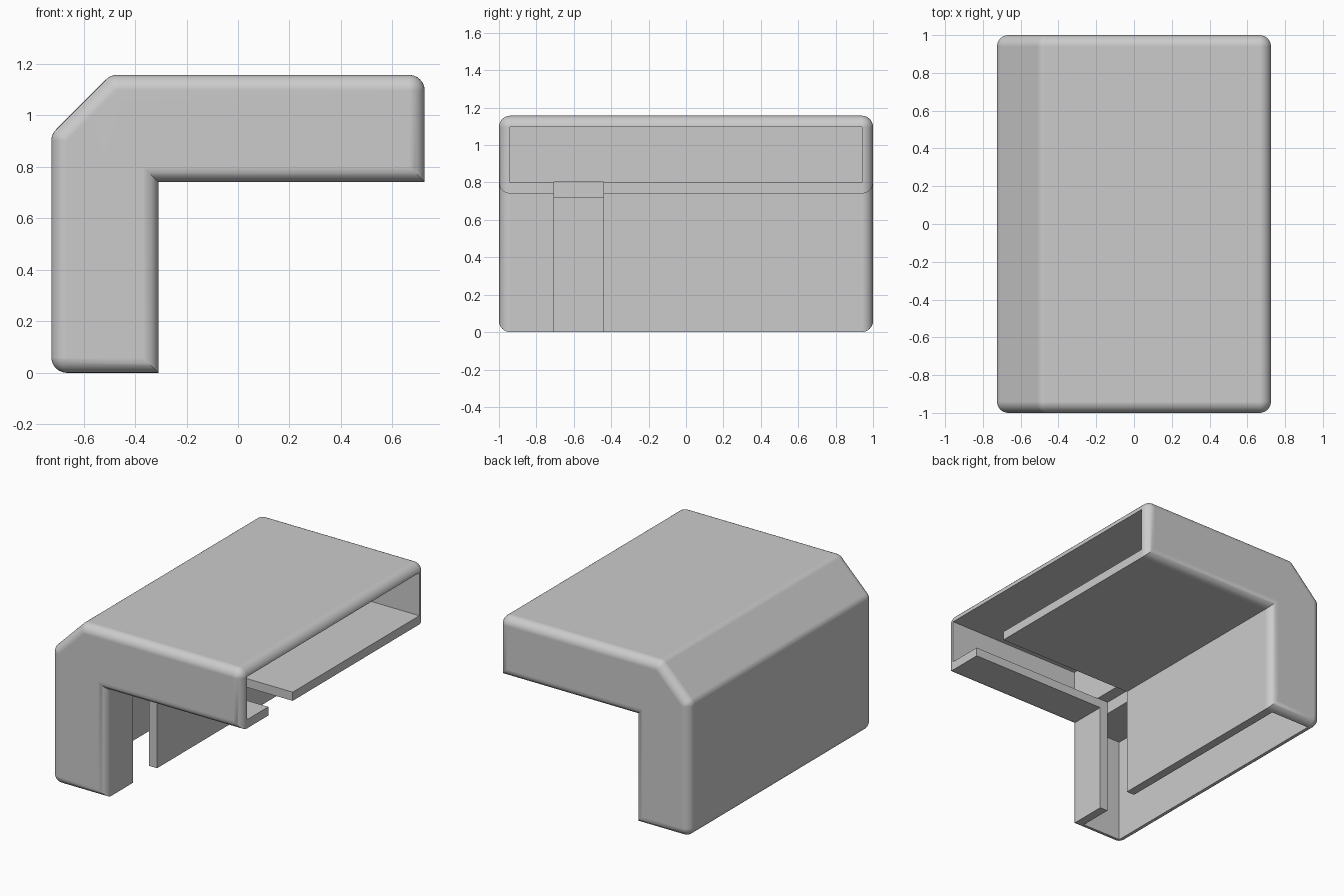
import bpy, bmesh, math
from mathutils import Vector

if "Cube" in bpy.data.objects:
    bpy.data.objects.remove(bpy.data.objects["Cube"], do_unlink=True)

R = 0.06          # edge radius and wall thickness
STEPS = 8         # segments per rounded edge
HALF_X, TOP = 0.725, 1.157
INNER_X, INNER_Z = -0.309, 0.741

# L-shaped profile in x, z, counter-clockwise; True marks a rounded corner
PROFILE = [(-HALF_X, 0, True), (INNER_X, 0, False), (INNER_X, INNER_Z, False),
           (HALF_X, INNER_Z, False), (HALF_X, TOP, True),
           (-0.495, TOP, True), (-HALF_X, 0.927, True)]


def section(inset):
    """Profile outline moved inward, with its corner arcs kept concentric."""
    points = []
    n = len(PROFILE)
    for i, (x, z, rounded) in enumerate(PROFILE):
        p = Vector((x, z))
        before = p - Vector(PROFILE[i - 1][:2])
        after = Vector(PROFILE[(i + 1) % n][:2]) - p
        n1 = Vector((before.y, -before.x)).normalized()
        n2 = Vector((after.y, -after.x)).normalized()
        miter = (n1 + n2) / (1 + n1.dot(n2))
        if rounded:
            centre = p - R * miter
            for k in range(STEPS + 1):
                direction = n1.lerp(n2, k / STEPS).normalized()
                points.append(centre + (R - inset) * direction)
        else:
            points.append(p - inset * miter)
    return points


def make_object(name, bm):
    mesh = bpy.data.meshes.new(name)
    bm.to_mesh(mesh)
    bm.free()
    obj = bpy.data.objects.new(name, mesh)
    bpy.context.collection.objects.link(obj)
    return obj


def make_cover():
    """Loft the profile along y, rounding it into both end caps."""
    angles = [k / STEPS * math.pi / 2 for k in range(STEPS + 1)]
    half = [(1 - R + R * math.sin(a), R * (1 - math.cos(a))) for a in angles]
    stations = [(-y, d) for y, d in reversed(half)] + half
    bm = bmesh.new()
    rings = [[bm.verts.new((p.x, y, p.y)) for p in section(d)] for y, d in stations]
    for a, b in zip(rings, rings[1:]):
        for i in range(len(a)):
            j = (i + 1) % len(a)
            bm.faces.new((a[i], a[j], b[j], b[i]))
    bm.faces.new(rings[0])
    bm.faces.new(rings[-1])
    bmesh.ops.remove_doubles(bm, verts=bm.verts, dist=0.0001)
    bmesh.ops.recalc_face_normals(bm, faces=bm.faces)
    return make_object("corner_cover", bm)


def cut_box(target, name, xs, ys, zs):
    """Subtract a box given by its ranges, then discard the cutter."""
    bm = bmesh.new()
    bmesh.ops.create_cube(bm, size=1)
    for v in bm.verts:
        v.co = [r[0] if c < 0 else r[1] for c, r in zip(v.co, (xs, ys, zs))]
    cutter = make_object(name, bm)
    cutter.hide_render = True
    mod = target.modifiers.new(name, 'BOOLEAN')
    mod.operation = 'DIFFERENCE'
    mod.solver = 'EXACT'
    mod.object = cutter
    bpy.ops.object.modifier_apply(modifier=mod.name)
    bpy.data.objects.remove(cutter, do_unlink=True)


cover = make_cover()
bpy.ops.object.select_all(action='DESELECT')
cover.select_set(True)
bpy.context.view_layer.objects.active = cover

# Pockets in the two arms, leaving a solid corner block
INSIDE_Y = (R - 1, 1 - R)
cut_box(cover, "upright_pocket", (R - HALF_X, INNER_X - R), INSIDE_Y, (-0.1, 0.72))
cut_box(cover, "arm_pocket", (INNER_X + 0.02, 0.9), INSIDE_Y, (INNER_Z + R, TOP - R))

# Slot through the inner walls of both arms
SLOT_Y = (-0.705, -0.44)
SLOT_X, SLOT_Z = INNER_X - R - 0.002, INNER_Z + R + 0.002
cut_box(cover, "upright_slot", (SLOT_X, -0.2), SLOT_Y, (-0.1, SLOT_Z))
cut_box(cover, "arm_slot", (-0.25, 0.9), SLOT_Y, (0.65, SLOT_Z))

# Material
grey = bpy.data.materials.new("light_grey")
grey.use_nodes = True
colour = (0.6, 0.6, 0.6, 1)
grey.diffuse_color = colour
grey.node_tree.nodes["Principled BSDF"].inputs["Base Color"].default_value = colour
cover.data.materials.clear()
cover.data.materials.append(grey)

# Smooth rounded edges, crisp flat faces
bpy.ops.object.shade_smooth_by_angle(angle=math.radians(30))
weighted = cover.modifiers.new("flat_face_normals", 'WEIGHTED_NORMAL')
weighted.keep_sharp = True
